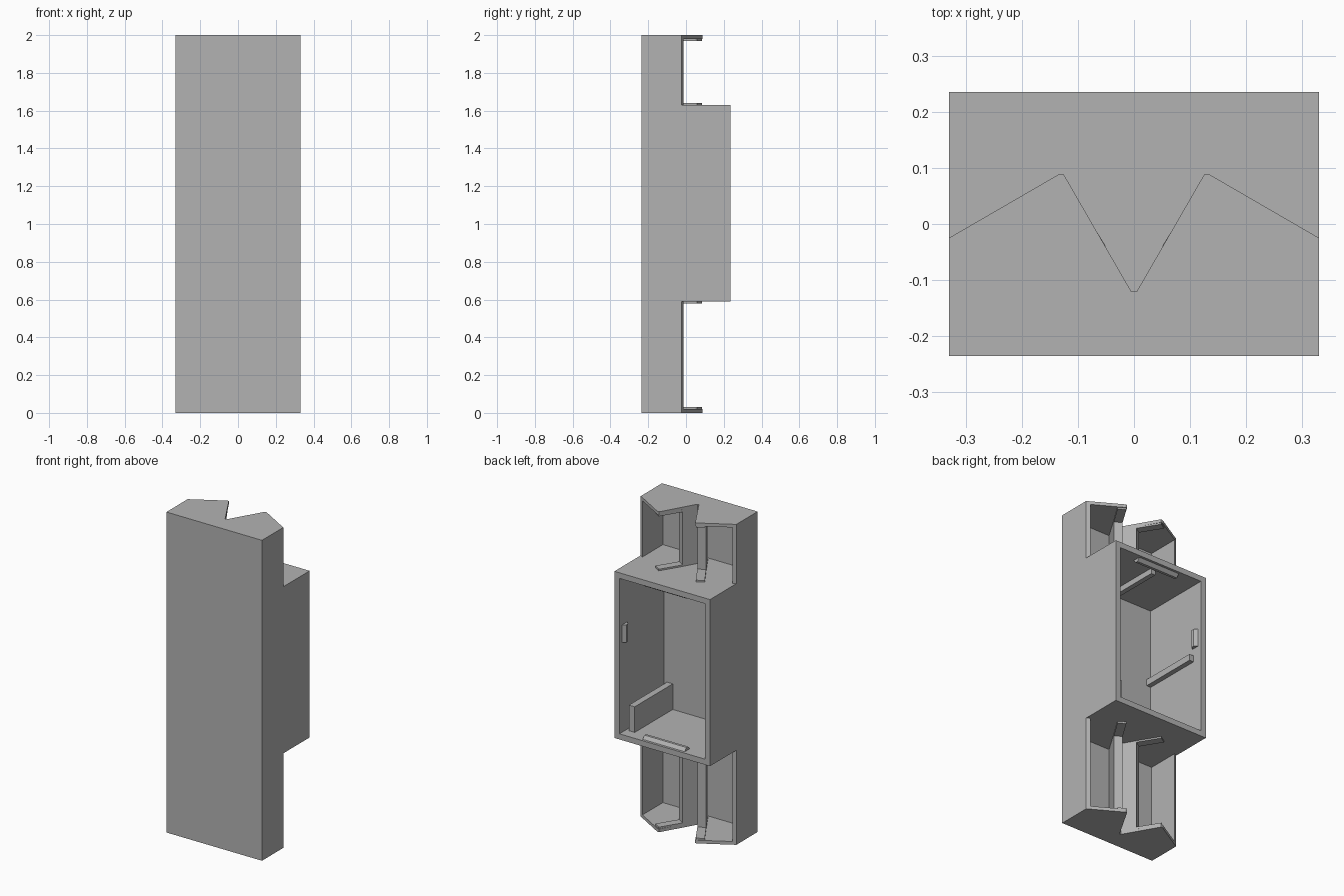
import bpy, bmesh

cube = bpy.data.objects.get("Cube")
if cube:
    bpy.data.objects.remove(cube, do_unlink=True)

grey = bpy.data.materials.new("plain grey")
grey.use_nodes = True
colour = (0.45, 0.45, 0.45, 1)
grey.diffuse_color = colour
grey.node_tree.nodes["Principled BSDF"].inputs["Base Color"].default_value = colour


def prism(name, outline, z0, z1):
    """Upright prism from an outline in x and y."""
    bm = bmesh.new()
    face = bm.faces.new([bm.verts.new((x, y, z0)) for x, y in outline])
    ext = bmesh.ops.extrude_face_region(bm, geom=[face])
    for v in ext["geom"]:
        if isinstance(v, bmesh.types.BMVert):
            v.co.z = z1
    bmesh.ops.recalc_face_normals(bm, faces=bm.faces)
    mesh = bpy.data.meshes.new(name)
    bm.to_mesh(mesh)
    bm.free()
    mesh.materials.append(grey)
    obj = bpy.data.objects.new(name, mesh)
    bpy.context.collection.objects.link(obj)
    return obj


def block(name, x0, x1, y0, y1, z0, z1):
    return prism(name, [(x0, y0), (x1, y0), (x1, y1), (x0, y1)], z0, z1)


def combine(target, tool, operation):
    """Apply a boolean and discard the tool."""
    mod = target.modifiers.new("cut", "BOOLEAN")
    mod.operation = operation
    mod.solver = "EXACT"
    mod.object = tool
    with bpy.context.temp_override(object=target, active_object=target):
        bpy.ops.object.modifier_apply(modifier=mod.name)
    bpy.data.objects.remove(tool, do_unlink=True)


def mirrored(points, side):
    return [(side * x, y) for x, y in points]


W, D = 0.33, 0.235           # half width and half depth
BOX_LOW, BOX_TOP = 0.59, 1.63
WALL = 0.035

# Long body with a V groove along the back, and the deep middle box
half = [(W, -D), (W, -0.025), (0.135, 0.088), (0.125, 0.088), (0.005, -0.12)]
outline = half + mirrored(half[::-1], -1)
housing = prism("housing", outline, 0, 2)
combine(housing, block("box", -W, W, -D, D, BOX_LOW, BOX_TOP), "UNION")

# Open end compartments, leaving the groove posts standing
pocket = [(0.31, -0.215), (0.31, 0.3), (0.01, 0.3), (0.05, -0.04),
          (0.093, -0.066), (0.003, -0.215)]
for z0, z1 in ((0.02, BOX_LOW), (BOX_TOP, 1.98)):
    for side in (-1, 1):
        combine(housing, prism("pocket", mirrored(pocket, side), z0, z1), "DIFFERENCE")

# Middle box cavity, open at the back
IN_X = W - WALL
IN_LOW, IN_TOP = BOX_LOW + WALL, BOX_TOP - WALL
combine(housing, block("cavity", -IN_X, IN_X, -0.205, 0.3, IN_LOW, IN_TOP), "DIFFERENCE")

# Low lips that carry the groove across the end caps and the box
lip = [(0.05, -0.04), (0.128, 0.086), (0.171, 0.059), (0.093, -0.066)]
for z0, z1 in ((0.015, 0.03), (0.58, 0.595), (1.625, 1.64), (1.97, 1.985)):
    for side in (-1, 1):
        prism("groove_lip", mirrored(lip, side), z0, z1)

# Support ribs inside the box
block("floor_rib", 0.235, 0.275, -0.21, 0.17, IN_LOW - 0.01, 0.785)
block("side_rib", -IN_X - 0.01, -0.265, -0.21, 0.17, 1.1, 1.14)
block("top_rib", -0.015, 0.015, -0.21, 0.17, 1.56, IN_TOP + 0.01)


# Wedge-shaped snap catches near the open rim
def catch(name, size, length, rotation, location):
    wedge = [(0, -0.025), (size, -0.008), (size, 0.008), (0, 0.025)]
    obj = prism(name, wedge, -length / 2, length / 2)
    obj.rotation_euler = rotation
    obj.location = location


QUARTER = 1.5708
catch("left_catch", 0.02, 0.11, (0, 0, 2 * QUARTER), (IN_X, 0.185, 1.24))
catch("right_catch", 0.02, 0.11, (0, 0, 0), (-IN_X, 0.185, 1.24))
catch("bottom_catch", 0.02, 0.29, (0, -QUARTER, 0), (0, 0.195, IN_LOW))
catch("top_catch", 0.02, 0.29, (0, QUARTER, 0), (0, 0.195, IN_TOP))
